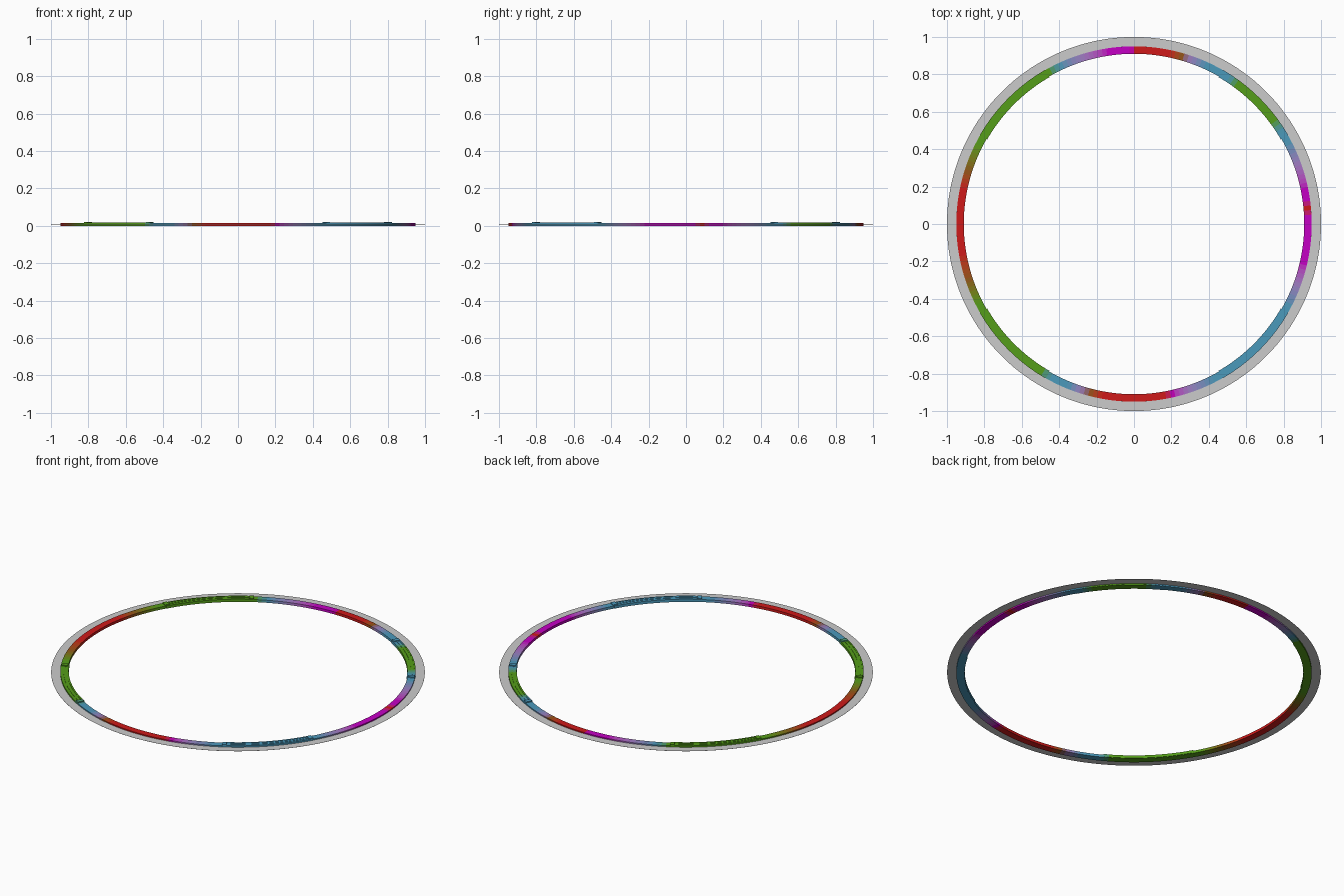
import bpy, bmesh
from math import radians, cos, sin

if "Cube" in bpy.data.objects:
    bpy.data.objects.remove(bpy.data.objects["Cube"])

RED, GREEN, BLUE = (0.62, 0.01, 0.01), (0.09, 0.34, 0.01), (0.07, 0.32, 0.50)
MAGENTA, LILAC, BROWN = (0.55, 0.0, 0.55), (0.33, 0.22, 0.55), (0.28, 0.10, 0.01)

# colour stops around the ring: (angle, colour)
STOPS = [(0, MAGENTA), (3, MAGENTA), (4, RED), (6, RED), (8, MAGENTA), (12, MAGENTA),
         (21, LILAC), (28, BLUE), (32, BLUE), (36, GREEN), (54, GREEN), (57, BLUE),
         (66, BLUE), (71, LILAC), (74, BROWN), (78, RED), (90, RED), (91, MAGENTA),
         (99, MAGENTA), (108, LILAC), (115, BLUE), (119, GREEN), (153, GREEN),
         (162, BROWN), (168, RED), (190, RED), (199, BROWN), (207, GREEN), (238, GREEN),
         (242, BLUE), (248, BLUE), (252, LILAC), (255, BROWN), (259, RED), (281, RED),
         (283, MAGENTA), (289, LILAC), (297, BLUE), (332, BLUE), (339, LILAC),
         (347, MAGENTA), (360, MAGENTA)]
_mats = {}


def material_at(angle):
    angle %= 360
    for (a0, c0), (a1, c1) in zip(STOPS, STOPS[1:]):
        if a0 <= angle <= a1:
            t = (angle - a0) / (a1 - a0)
            col = tuple(round(p + (q - p) * t, 2) for p, q in zip(c0, c1))
            break
    if col not in _mats:
        m = bpy.data.materials.new("ring_paint")
        m.diffuse_color = (*col, 1)
        m.use_nodes = True
        m.node_tree.nodes["Principled BSDF"].inputs["Base Color"].default_value = m.diffuse_color
        _mats[col] = m
    return _mats[col]


def sweep(name, profile, start, end, step, coloured=True):
    """Sweep a closed (radius, z) profile around the z axis."""
    closed = end - start >= 360
    n = round((end - start) / step)
    bm = bmesh.new()
    rings = []
    for i in range(n if closed else n + 1):
        a = radians(start + i * step)
        rings.append([bm.verts.new((r * cos(a), r * sin(a), z)) for r, z in profile])
    slots = []
    k = len(profile)
    for i in range(n):
        p, q = rings[i], rings[(i + 1) % len(rings)]
        idx = 0
        if coloured:
            m = material_at(start + (i + 0.5) * step)
            if m not in slots:
                slots.append(m)
            idx = slots.index(m)
        for j in range(k):
            f = bm.faces.new((p[j], q[j], q[(j + 1) % k], p[(j + 1) % k]))
            f.material_index = idx
    if not closed:
        bm.faces.new(rings[0])
        bm.faces.new(rings[-1]).material_index = len(slots) - 1 if slots else 0
    bmesh.ops.recalc_face_normals(bm, faces=bm.faces)
    me = bpy.data.meshes.new(name)
    bm.to_mesh(me)
    bm.free()
    for m in slots:
        me.materials.append(m)
    ob = bpy.data.objects.new(name, me)
    bpy.context.collection.objects.link(ob)
    bpy.ops.object.select_all(action='DESELECT')
    ob.select_set(True)
    bpy.context.view_layer.objects.active = ob
    bpy.ops.object.shade_smooth_by_angle(angle=radians(30))
    return ob


def box(r0, r1, z0, z1):
    return [(r0, z0), (r1, z0), (r1, z1), (r0, z1)]


# thin outer disc
sweep("outer_disc", box(0.95, 1.0, 0.0077, 0.0083), 0, 360, 2, coloured=False)

# colour-graded inner band
sweep("colour_band", box(0.91, 0.95, 0.0, 0.015), 0, 360, 1.5)

# four diagonal stations: side rails, centre rail and end blocks
for quarter in range(4):
    a0 = 30 + 90 * quarter
    for part, r0, r1 in (("inner_rail", 0.906, 0.915), ("centre_rail", 0.926, 0.934),
                         ("outer_rail", 0.944, 0.951)):
        sweep(part, box(r0, r1, 0.001, 0.017), a0, a0 + 30, 1.5)
    for a in (a0, a0 + 29):
        sweep("end_block", box(0.912, 0.948, 0.010, 0.021), a - 0.25, a + 1.25, 1.5)
